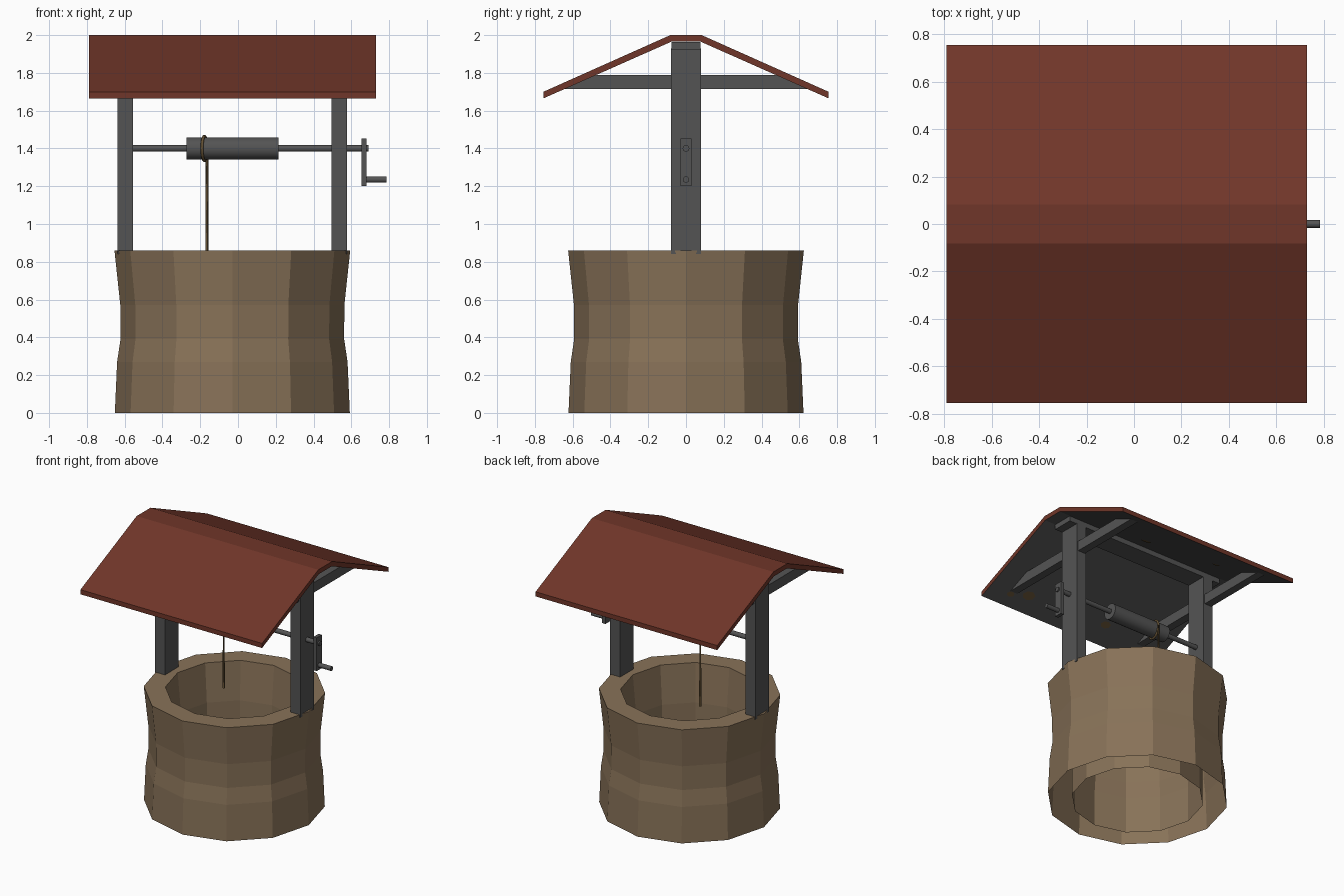
import bpy, bmesh, math
from mathutils import Vector

if "Cube" in bpy.data.objects:
    bpy.data.objects.remove(bpy.data.objects["Cube"])

CX = -0.03  # the body sits slightly left, the crank sticks out to the right


def material(name, r, g, b):
    m = bpy.data.materials.new(name)
    m.diffuse_color = [(c / 255 / 12.92) if c < 10 else ((c / 255 + 0.055) / 1.055) ** 2.4
                       for c in (r, g, b)] + [1]
    m.use_nodes = True
    m.node_tree.nodes["Principled BSDF"].inputs["Base Color"].default_value = m.diffuse_color
    return m


STONE = material("sandy stone", 136, 114, 88)
RED = material("red roof", 112, 54, 41)
GREY = material("grey wood", 84, 84, 84)
ROPE = material("brown rope", 104, 84, 54)


def finish(name, bm, *mats):
    bmesh.ops.recalc_face_normals(bm, faces=bm.faces)
    me = bpy.data.meshes.new(name)
    bm.to_mesh(me)
    bm.free()
    for m in mats:
        me.materials.append(m)
    ob = bpy.data.objects.new(name, me)
    bpy.context.collection.objects.link(ob)
    return ob


def prism(name, profile, x0, x1, *mats):
    """Extrude a (y, z) profile from x0 to x1."""
    bm = bmesh.new()
    f = bm.faces.new([bm.verts.new((x0, y, z)) for y, z in profile])
    ext = bmesh.ops.extrude_face_region(bm, geom=[f])
    bmesh.ops.translate(bm, vec=(x1 - x0, 0, 0),
                        verts=[v for v in ext["geom"] if isinstance(v, bmesh.types.BMVert)])
    return finish(name, bm, *mats)


def box(name, x0, x1, y, z0, z1, mat):
    return prism(name, [(-y, z0), (y, z0), (y, z1), (-y, z1)], x0, x1, mat)


def rod(name, x0, x1, z, r, mat, sides=12):
    ring = [(r * math.cos(2 * math.pi * i / sides), z + r * math.sin(2 * math.pi * i / sides))
            for i in range(sides)]
    ob = prism(name, ring, x0, x1, mat)
    for p in ob.data.polygons:
        p.use_smooth = len(p.vertices) == 4
    ob.data.set_sharp_from_angle(angle=math.radians(40))
    return ob


# Stone wall: twelve-sided, waisted, open underneath
bm = bmesh.new()
profile = [(0.622, 0), (0.61, 0.27), (0.592, 0.39), (0.593, 0.57), (0.624, 0.86),
           (0.475, 0.86), (0.448, 0.57), (0.445, 0.39), (0.455, 0.27), (0.455, 0)]
rings = [[bm.verts.new((CX + r * math.cos(i * math.pi / 6), r * math.sin(i * math.pi / 6), z))
          for i in range(12)] for r, z in profile]
for a, b in zip(rings, rings[1:]):
    for i in range(12):
        j = (i + 1) % 12
        bm.faces.new((a[i], a[j], b[j], b[i]))
finish("stone_wall", bm, STONE)

# Posts with a cross beam each, cut to the roof slope
for side, x0, x1 in (("left", -0.637, -0.555), ("right", 0.495, 0.578)):
    box(side + "_post", x0, x1, 0.08, 0.84, 1.93, GREY)
    mid = (x0 + x1) / 2
    prism(side + "_cross_beam", [(-0.65, 1.715), (0.65, 1.715), (0.48, 1.79), (-0.48, 1.79)],
          mid - 0.03, mid + 0.03, GREY)

# Ridge beam under the roof
box("ridge_beam", -0.70, 0.64, 0.078, 1.925, 1.963, GREY)

# Roof: red above, grey on the underside
half = [(0.755, 1.665), (0.755, 1.70), (0.083, 2.0)]
under = (0.078, 1.965)
roof = prism("roof", half + [(-y, z) for y, z in reversed(half)] + [(-under[0], under[1]), under],
             -0.79, 0.73, RED, GREY)
for p in roof.data.polygons:
    if p.normal.z < -0.5:
        p.material_index = 1

# Worn brown patches under the roof
bm = bmesh.new()
for x, y, r in ((0.55, -0.66, 0.03), (0.42, -0.62, 0.05), (0.1, -0.55, 0.04), (-0.05, -0.66, 0.05),
                (-0.25, -0.6, 0.04), (0.1, 0.25, 0.04), (-0.4, 0.4, 0.03)):
    vs = []
    for i in range(7):
        a = 2 * math.pi * i / 7
        py = y + 0.7 * r * math.sin(a)
        vs.append(bm.verts.new((x + r * math.cos(a), py,
                                1.965 - (abs(py) - 0.078) * 0.4431 - 0.003)))
    bm.faces.new(vs)
finish("roof_patches", bm, ROPE)

# Winch: axle, drum, crank arm and handle
rod("axle", -0.56, 0.69, 1.40, 0.018, GREY, 10)
rod("drum", -0.272, 0.215, 1.40, 0.059, GREY, 16)
box("crank_arm", 0.653, 0.68, 0.03, 1.20, 1.452, GREY)
rod("crank_handle", 0.66, 0.785, 1.235, 0.017, GREY, 10)

# Rope: one slanted turn round the drum, then hanging down its back
pts = []
for i in range(17):
    a = 2 * math.pi * i / 16
    pts.append(Vector((-0.165 - 0.013 * (1 - math.cos(a)), 0.065 * math.cos(a),
                       1.40 + 0.065 * math.sin(a))))
pts.append(Vector((-0.165, 0.065, 0.81)))
cu = bpy.data.curves.new("rope", "CURVE")
cu.dimensions = "3D"
cu.bevel_depth = 0.008
cu.bevel_resolution = 1
cu.use_fill_caps = True
sp = cu.splines.new("POLY")
sp.points.add(len(pts) - 1)
for p, v in zip(sp.points, pts):
    p.co = (*v, 1)
cu.materials.append(ROPE)
bpy.context.collection.objects.link(bpy.data.objects.new("rope", cu))
